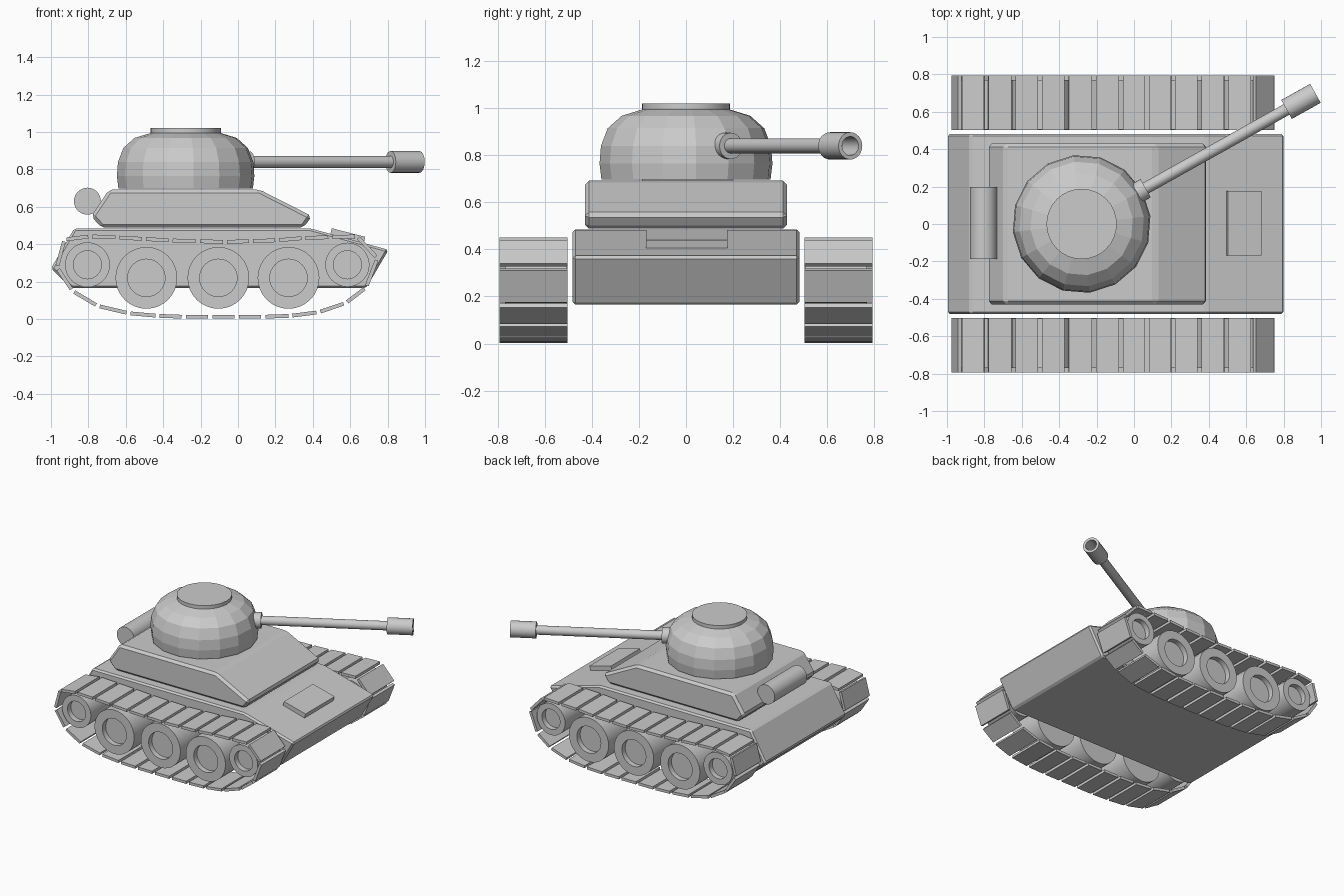
import bpy, bmesh, math
from mathutils import Matrix, Vector

if "Cube" in bpy.data.objects:
    bpy.data.objects.remove(bpy.data.objects["Cube"])


def finish(name, bm, smooth=False):
    bmesh.ops.recalc_face_normals(bm, faces=bm.faces)
    me = bpy.data.meshes.new(name)
    bm.to_mesh(me)
    bm.free()
    ob = bpy.data.objects.new(name, me)
    bpy.context.collection.objects.link(ob)
    if smooth:
        bpy.ops.object.select_all(action='DESELECT')
        ob.select_set(True)
        bpy.context.view_layer.objects.active = ob
        bpy.ops.object.shade_smooth_by_angle(angle=math.radians(30))
    return ob


def lathe(name, profile, n, matrix, smooth=True):
    """Revolve (radius, height) points about local z, capping both ends."""
    bm = bmesh.new()
    rings = [[bm.verts.new((r * math.cos(math.tau * i / n), r * math.sin(math.tau * i / n), h))
              for i in range(n)] for r, h in profile]
    for a, b in zip(rings, rings[1:]):
        for i in range(n):
            j = (i + 1) % n
            bm.faces.new((a[i], a[j], b[j], b[i]))
    bm.faces.new(rings[0][::-1])
    bm.faces.new(rings[-1])
    bm.transform(matrix)
    return finish(name, bm, smooth)


def extrude_profile(name, pts, half, bevel):
    """Side profile in xz, extruded across y with chamfered edges."""
    bm = bmesh.new()
    face = bm.faces.new([bm.verts.new((x, -half, z)) for x, z in pts])
    new = bmesh.ops.extrude_face_region(bm, geom=[face])['geom']
    bmesh.ops.translate(bm, vec=(0, 2 * half, 0),
                        verts=[v for v in new if isinstance(v, bmesh.types.BMVert)])
    bmesh.ops.bevel(bm, geom=list(bm.edges), offset=bevel, segments=1,
                    affect='EDGES', profile=0.5)
    return finish(name, bm)


def add_box(bm, size, matrix):
    bmesh.ops.create_cube(bm, size=1, matrix=matrix @ Matrix.Diagonal((*size, 1)))


# Hull and superstructure
extrude_profile("hull", [(-1.0, 0.27), (-0.875, 0.485), (0.385, 0.485), (0.805, 0.37),
                         (0.685, 0.165), (-0.89, 0.165)], 0.482, 0.012)
extrude_profile("upper_hull", [(-0.785, 0.55), (-0.69, 0.692), (0.115, 0.692), (0.395, 0.55),
                               (0.35, 0.488), (-0.73, 0.488)], 0.43, 0.018)

# Hatch on the sloping front plate
bm = bmesh.new()
add_box(bm, (0.185, 0.345, 0.05),
        Matrix.Translation((0.585, 0.003, 0.438)) @ Matrix.Rotation(math.radians(14.5), 4, 'Y'))
finish("front_hatch", bm)

# Drum across the rear deck
lathe("rear_drum", [(0.072, -0.193), (0.072, 0.193)], 32,
      Matrix.Translation((-0.805, 0.005, 0.63)) @ Matrix.Rotation(math.pi / 2, 4, 'X'))

# Turret, turned towards the left
centre = Matrix.Translation((-0.28, 0, 0))
aim = centre @ Matrix.Rotation(math.radians(29.2), 4, 'Z')
lathe("turret", [(0.362, 0.698), (0.37, 0.765), (0.364, 0.84), (0.335, 0.915),
                 (0.275, 0.968), (0.18, 0.997)], 16, aim, False)
lathe("turret_hatch", [(0.188, 0.97), (0.188, 1.02)], 32, centre)

# Gun: collar, barrel and hollow muzzle
gun = aim @ Matrix.Translation((0, 0, 0.84)) @ Matrix.Rotation(math.pi / 2, 4, 'Y')
lathe("gun_collar", [(0.056, 0.28), (0.056, 0.392)], 24, gun)
lathe("gun_barrel", [(0.032, 0.3), (0.032, 1.27)], 24, gun)
lathe("gun_muzzle", [(0.058, 1.255), (0.058, 1.432), (0.04, 1.432), (0.04, 1.29)], 24, gun)

# Closed track path, spaced so that each link spans one pitch
path = [Vector((x, z)) for x, z in [
    (-0.79, 0.442), (-0.645, 0.436), (-0.36, 0.42), (-0.07, 0.412), (0.21, 0.421), (0.35, 0.433),
    (0.637, 0.442), (0.745, 0.325), (0.685, 0.168), (0.575, 0.085), (0.43, 0.036), (0.28, 0.017),
    (0.135, 0.012), (-0.29, 0.012), (-0.43, 0.017), (-0.585, 0.031), (-0.75, 0.07),
    (-0.885, 0.15), (-0.968, 0.275), (-0.928, 0.425)]]
joints = []
for a, b in zip(path, path[1:] + path[:1]):
    n = max(1, round((b - a).length / 0.143))
    joints += [a.lerp(b, i / n) for i in range(n)]

# Wheels: x, z, radius, recess radius
wheels = [(-0.805, 0.29, 0.12, 0.075), (-0.49, 0.22, 0.165, 0.1), (-0.105, 0.22, 0.165, 0.1),
          (0.27, 0.22, 0.165, 0.1), (0.585, 0.29, 0.118, 0.075)]

for side, label in ((-1, "right"), (1, "left")):
    bm = bmesh.new()
    for a, b in zip(joints, joints[1:] + joints[:1]):
        d, m = b - a, (a + b) / 2
        add_box(bm, (d.length - 0.022, 0.29, 0.02),
                Matrix.Translation((m.x, side * 0.648, m.y)) @
                Matrix.Rotation(-math.atan2(d.y, d.x), 4, 'Y'))
    finish(label + "_track", bm)
    for i, (x, z, r, hub) in enumerate(wheels):
        lathe(f"{label}_wheel_{i + 1}",
              [(r, 0.505), (r, 0.77), (hub, 0.77), (hub, 0.73)], 32,
              Matrix.Translation((x, 0, z)) @ Matrix.Rotation(-side * math.pi / 2, 4, 'X'))
